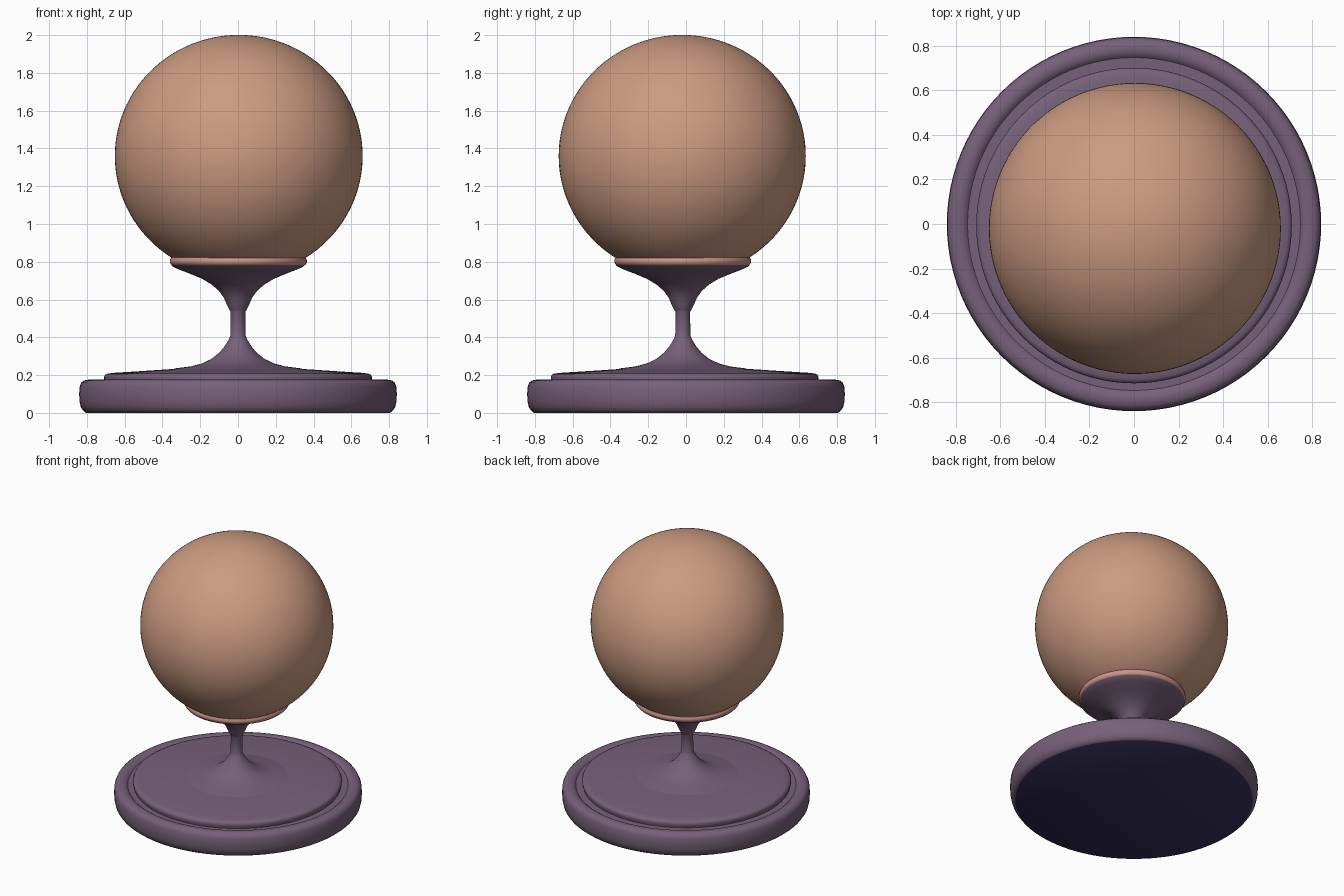
import bpy, math

if "Cube" in bpy.data.objects:
    bpy.data.objects.remove(bpy.data.objects["Cube"])


def srgb(r, g, b):
    def f(c):
        c /= 255
        return c / 12.92 if c <= 0.04045 else ((c + 0.055) / 1.055) ** 2.4
    return (f(r), f(g), f(b), 1)


def material(name, rgb):
    m = bpy.data.materials.new(name)
    m.diffuse_color = srgb(*rgb)
    m.use_nodes = True
    m.node_tree.nodes["Principled BSDF"].inputs["Base Color"].default_value = m.diffuse_color
    return m


purple = material("dusty purple", (118, 97, 121))
navy = material("dark navy", (54, 47, 90))
tan = material("warm tan", (204, 155, 129))
pink = material("dusty pink", (206, 148, 137))


def lathe(name, profile, mat, centre, n=96):
    """Revolve (radius, z) points about a vertical axis; radius 0 makes a pole."""
    verts, rings, faces = [], [], []
    for r, z in profile:
        k = 1 if r == 0 else n
        rings.append([len(verts) + i for i in range(k)])
        for i in range(k):
            a = 2 * math.pi * i / n
            verts.append((r * math.cos(a), r * math.sin(a), z))
    for lo, hi in zip(rings, rings[1:]):
        for i in range(n):
            quad = [lo[i % len(lo)], lo[(i + 1) % len(lo)],
                    hi[(i + 1) % len(hi)], hi[i % len(hi)]]
            faces.append(list(dict.fromkeys(quad)))
    me = bpy.data.meshes.new(name)
    me.from_pydata(verts, [], faces)
    me.materials.append(mat)
    ob = bpy.data.objects.new(name, me)
    ob.location = (*centre, 0)
    bpy.context.collection.objects.link(ob)
    finish(ob)
    return ob


def finish(ob):
    bpy.ops.object.select_all(action='DESELECT')
    ob.select_set(True)
    bpy.context.view_layer.objects.active = ob
    bpy.ops.object.shade_smooth_by_angle(angle=math.radians(40))


# Round base with a rolled rim and a shallow groove, dark underside
base = lathe("base", [
    (0, 0), (0.805, 0), (0.82, 0.012), (0.832, 0.03), (0.839, 0.06),
    (0.841, 0.10), (0.838, 0.14), (0.83, 0.16), (0.815, 0.172), (0.79, 0.176),
    (0.77, 0.174), (0.757, 0.166), (0.748, 0.158), (0.70, 0.158), (0, 0.158)],
    purple, (0, 0))
base.data.materials.append(navy)
for p in base.data.polygons:
    if p.center.z < 0.004:
        p.material_index = 1

# Raised plate
lathe("raised_plate", [
    (0, 0.15), (0.70, 0.15), (0.708, 0.175), (0.709, 0.19), (0.703, 0.202),
    (0.69, 0.208), (0.66, 0.212), (0.50, 0.222), (0.35, 0.232), (0, 0.232)],
    purple, (0, -0.007))

# Thin stem with a flared foot and flared cup
lathe("stem_and_cup", [
    (0, 0.21), (0.38, 0.222), (0.33, 0.236), (0.25, 0.246), (0.19, 0.262),
    (0.14, 0.286), (0.10, 0.318), (0.07, 0.354), (0.048, 0.39), (0.04, 0.41),
    (0.039, 0.535), (0.045, 0.545), (0.06, 0.575), (0.075, 0.61), (0.10, 0.645),
    (0.14, 0.68), (0.19, 0.71), (0.25, 0.735), (0.31, 0.758), (0.345, 0.774),
    (0.353, 0.782), (0.32, 0.79), (0, 0.79)], purple, (0, -0.017))

# Pink lip around the cup
lathe("cup_lip", [
    (0, 0.78), (0.345, 0.78), (0.356, 0.785), (0.362, 0.797), (0.362, 0.81),
    (0.356, 0.822), (0.34, 0.827), (0, 0.827)], pink, (0.002, -0.017))

# Large ball resting in the cup, tinted pink where it meets the lip
bpy.ops.mesh.primitive_uv_sphere_add(segments=96, ring_count=72, radius=1,
                                     location=(0.004, -0.02, 1.36))
ball = bpy.context.object
ball.name = "ball"
ball.scale = (0.656, 0.654, 0.641)
ball.data.materials.append(tan)
ball.data.materials.append(pink)
for p in ball.data.polygons:
    if 1.36 + p.center.z * 0.641 < 0.838:
        p.material_index = 1
finish(ball)
